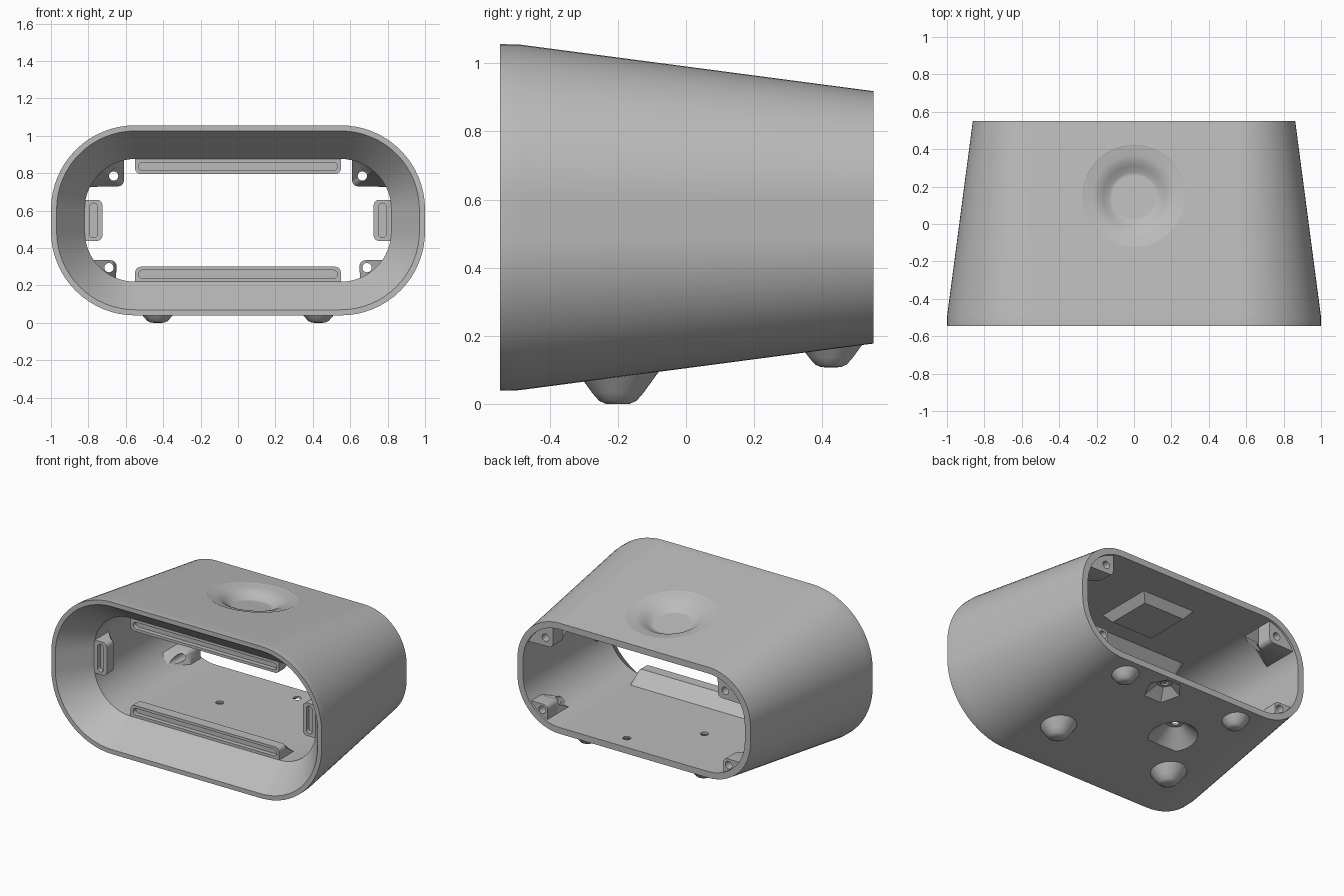
import bpy, bmesh, math
from mathutils import Vector, Matrix

old = bpy.data.objects.get("Cube")
if old:
    bpy.data.objects.remove(old, do_unlink=True)

grey = bpy.data.materials.new("Light grey plastic")
grey.use_nodes = True
grey.diffuse_color = (0.5, 0.5, 0.5, 1)
grey.node_tree.nodes["Principled BSDF"].inputs["Base Color"].default_value = (0.5, 0.5, 0.5, 1)

MID = 0.548             # height of the housing axis
CORE = (0.55, 0.058)    # corner arc centres, half width and half height
BORE = 0.27             # corner radius of the inner bore
FRONT, LIP, BACK = -0.545, -0.35, 0.55


def loft(name, sections, ring=False):
    """Bridge equal-length point loops; cap the ends, or join them when ring is set."""
    bm = bmesh.new()
    loops = [[bm.verts.new(p) for p in s] for s in sections]
    n = len(loops[0])
    pairs = list(zip(loops, loops[1:])) + ([(loops[-1], loops[0])] if ring else [])
    for a, b in pairs:
        for i in range(n):
            j = (i + 1) % n
            bm.faces.new((a[i], a[j], b[j], b[i]))
    if not ring:
        bm.faces.new(loops[0])
        bm.faces.new(loops[-1])
    return finish(name, bm)


def finish(name, bm):
    bmesh.ops.recalc_face_normals(bm, faces=bm.faces)
    mesh = bpy.data.meshes.new(name)
    bm.to_mesh(mesh)
    bm.free()
    mesh.materials.append(grey)
    obj = bpy.data.objects.new(name, mesh)
    bpy.context.collection.objects.link(obj)
    return obj


def lathe(name, profile, place, steps=48):
    """Spin (radius, height) points about z; the first and last rings are capped."""
    turn = [2 * math.pi * i / steps for i in range(steps)]
    return loft(name, [[place @ Vector((r * math.cos(t), r * math.sin(t), z)) for t in turn]
                       for r, z in profile])


def activate(obj):
    bpy.ops.object.select_all(action='DESELECT')
    obj.select_set(True)
    bpy.context.view_layer.objects.active = obj


def cut(obj, cutter):
    mod = obj.modifiers.new("Cut", 'BOOLEAN')
    mod.operation, mod.solver, mod.object = 'DIFFERENCE', 'EXACT', cutter
    activate(obj)
    bpy.ops.object.modifier_apply(modifier=mod.name)
    bpy.data.objects.remove(cutter, do_unlink=True)


def smooth(obj, angle=28):
    activate(obj)
    bpy.ops.object.shade_smooth_by_angle(angle=math.radians(angle))
    mod = obj.modifiers.new("Even shading", 'WEIGHTED_NORMAL')
    mod.keep_sharp = True


def outline(radius, y, steps=16):
    """Rounded rectangle around the housing axis."""
    pts = []
    for k, (sx, sz) in enumerate(((1, 1), (-1, 1), (-1, -1), (1, -1))):
        for i in range(steps + 1):
            a = math.pi / 2 * (k + i / steps)
            pts.append((sx * CORE[0] + radius * math.cos(a), y,
                        MID + sz * CORE[1] + radius * math.sin(a)))
    return pts


# Tapered housing with a funnel mouth and a straight bore
housing = loft("housing", [outline(r, y) for r, y in (
    (0.45, FRONT), (0.449, -0.49), (0.312, BACK),
    (BORE, BACK), (BORE, LIP), (0.42, FRONT))], ring=True)

# Round dish pressed into the sloping top
slope = Matrix.Translation((0, 0.15, 0.967)) @ Matrix.Rotation(-0.131, 4, 'X')
dish = [(0.115, -0.06), (0.135, -0.056), (0.165, -0.035), (0.19, -0.018),
        (0.22, -0.007), (0.27, 0.001), (0.3, 0.02)]
cut(housing, lathe("dish_cutter", dish, slope))

# Tapered screw recesses in the underside, each with a small through hole
for x, y, z, wide, deep, sides in ((-0.22, 0.12, 0.125, 0.15, 0.08, 32),
                                   (0.13, 0.44, 0.164, 0.12, 0.045, 6)):
    place = Matrix.Translation((x, y, z))
    cut(housing, lathe("recess_cutter", [(wide * 1.1, -0.02), (wide, -0.005), (0.05, deep)],
                       place, sides))
    cut(housing, lathe("hole_cutter", [(0.025, 0), (0.025, 0.15)], place, 20))
smooth(housing)

# Thickened block under the dish
def block(h, z):
    return [(sx * h, 0.13 + sy * h, z) for sx, sy in ((1, 1), (-1, 1), (-1, -1), (1, -1))]

loft("dish_support", [block(0.2, 0.885), block(0.15, 0.825)])


# Grooved retaining pads just behind the funnel, ramped at the back
def pad(name, half, tall, to_world):
    r = 0.03
    top = [(s * (half - r) + r * math.cos(a), tall - r + r * math.sin(a))
           for s, start in ((1, 0), (-1, 90))
           for a in (math.radians(start + 15 * i) for i in range(7))]
    face = [(-half, -0.01)] + [(half, -0.01)] + top
    ramp = [(u, min(w, -0.005)) for u, w in face]
    obj = loft(name, [[to_world(u, d, w) for u, w in f]
                      for f, d in ((face, 0), (face, 0.07), (ramp, 0.16))])
    groove = [(s * (half - 0.04) + 0.022 * math.cos(a), tall / 2 + 0.022 * math.sin(a))
              for s, start in ((1, -90), (-1, 90))
              for a in (math.radians(start + 22.5 * i) for i in range(9))]
    cut(obj, loft("groove_cutter", [[to_world(u, d, w) for u, w in groove]
                                    for d in (-0.02, 0.03)]))
    smooth(obj)


rise = CORE[1] + BORE
reach = CORE[0] + BORE
for side, label in ((-1, "bottom"), (1, "top")):
    pad(label + "_retaining_bar", 0.55, 0.08,
        lambda u, d, w: (u, LIP + d, MID + side * (rise - w)))
for side, label in ((1, "left"), (-1, "right")):
    pad(label + "_retaining_pad", 0.11, 0.095,
        lambda u, d, w: (side * (reach - w), LIP + d, MID + u))


# Screw tabs in the back corners, with a gusset running forward
def tab(name, sx, sz, inner, hole, a0, a1):
    r = BORE + 0.015
    arc = [(CORE[0] + r * math.cos(a), CORE[1] + r * math.sin(a))
           for a in (math.radians(a0 + (a1 - a0) * i / 10) for i in range(11))]
    ix, iz = inner
    c = 0.03
    corner = [(ix + c * (1 + math.cos(a)), iz + c * (1 + math.sin(a)))
              for a in (math.radians(180 + 18 * i) for i in range(6))]
    mid = arc[5]
    gusset = [(mid[0] - 0.01, mid[1] - 0.01)] * 6
    obj = loft(name, [[(sx * x, y, MID + sz * z) for x, z in corner + arc]
                      for corner, y in ((corner, 0.535), (corner, 0.43), (gusset, 0.28))])
    place = Matrix.Translation((sx * hole[0], 0.6, MID + sz * hole[1])) @ Matrix.Rotation(math.pi / 2, 4, 'X')
    cut(obj, lathe("hole_cutter", [(0.025, 0), (0.025, 0.4)], place, 20))
    smooth(obj)


for sx, label in ((1, "left"), (-1, "right")):
    tab("upper_" + label + "_screw_tab", sx, 1, (0.61, 0.182), (0.665, 0.237), 25, 78)
    tab("lower_" + label + "_screw_tab", sx, -1, (0.65, 0.213), (0.69, 0.253), 33, 69)

# Rounded cone feet, the back pair smaller and higher
foot = [(0.015, 0), (0.035, 0.001), (0.055, 0.01), (0.075, 0.033), (0.12, 0.095), (0.14, 0.125)]
for sx, side in ((1, "left"), (-1, "right")):
    for label, y, z, size in (("front", -0.2, 0, 1), ("back", 0.425, 0.108, 0.85)):
        place = Matrix.Translation((sx * 0.43, y, z)) @ Matrix.Scale(size, 4)
        smooth(lathe(label + "_" + side + "_foot", foot, place), 50)
